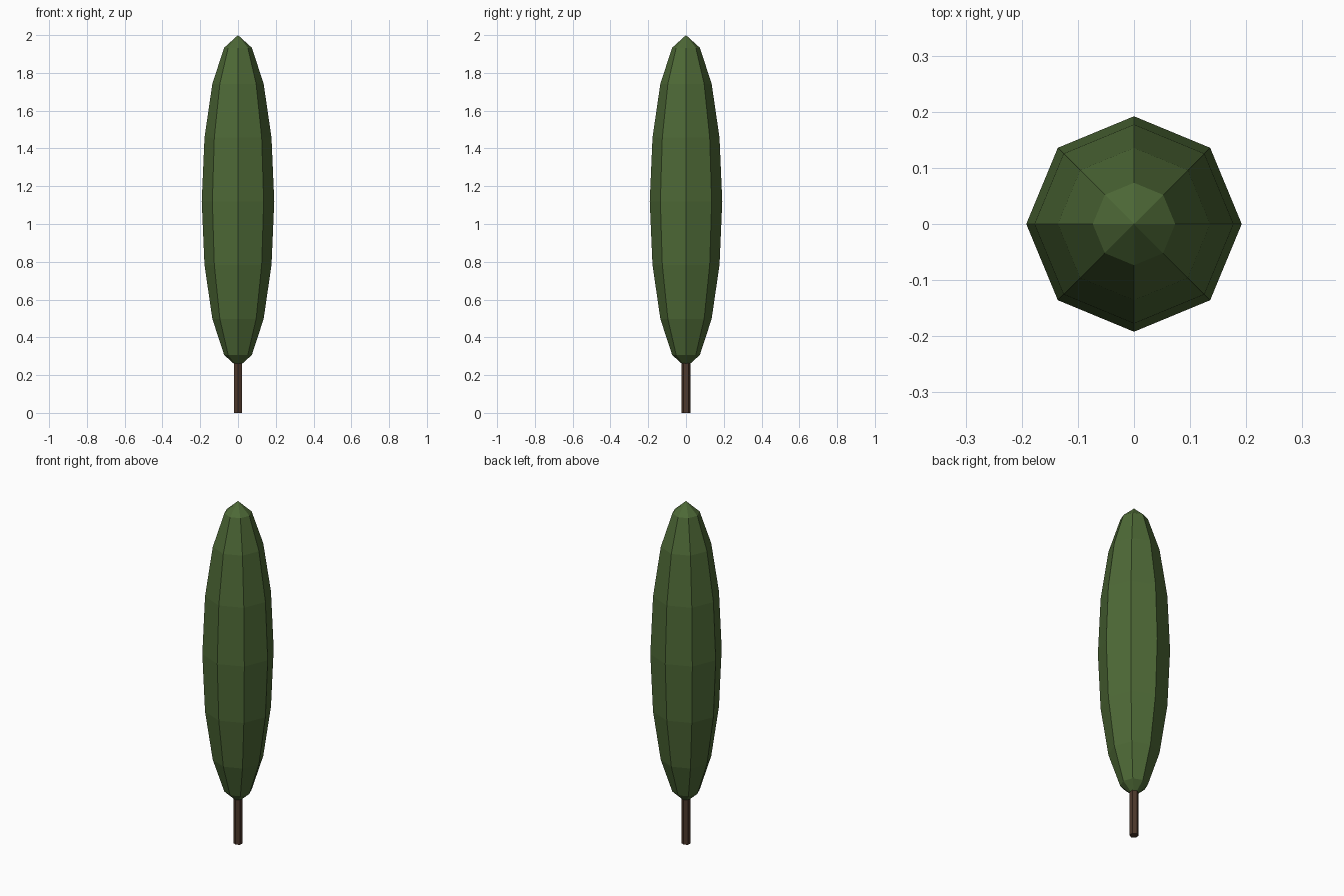
import bpy

# Remove the default cube
cube = bpy.data.objects.get("Cube")
if cube:
    bpy.data.objects.remove(cube, do_unlink=True)


def make_material(name, rgb):
    mat = bpy.data.materials.new(name)
    mat.use_nodes = True
    color = (*rgb, 1.0)
    mat.diffuse_color = color
    mat.node_tree.nodes["Principled BSDF"].inputs["Base Color"].default_value = color
    return mat


def finish(name, mat):
    obj = bpy.context.object
    obj.name = name
    obj.data.name = name
    obj.data.materials.append(mat)
    bpy.ops.object.transform_apply(location=False, rotation=False, scale=True)
    bpy.ops.object.shade_flat()
    return obj


leaf_green = make_material("leaf green", (0.075, 0.14, 0.037))
bark_brown = make_material("bark brown", (0.075, 0.04, 0.025))

# Foliage: a tall, faceted ellipsoid
bottom, top, radius = 0.24, 2.0, 0.192
bpy.ops.mesh.primitive_uv_sphere_add(
    segments=8, ring_count=8, radius=1, location=(0, 0, (bottom + top) / 2))
bpy.context.object.scale = (radius, radius, (top - bottom) / 2)
finish("foliage", leaf_green)

# Trunk: a thin six-sided post reaching into the foliage
trunk_height = 0.3
bpy.ops.mesh.primitive_cylinder_add(
    vertices=6, radius=0.025, depth=trunk_height, location=(0, 0, trunk_height / 2))
finish("trunk", bark_brown)
